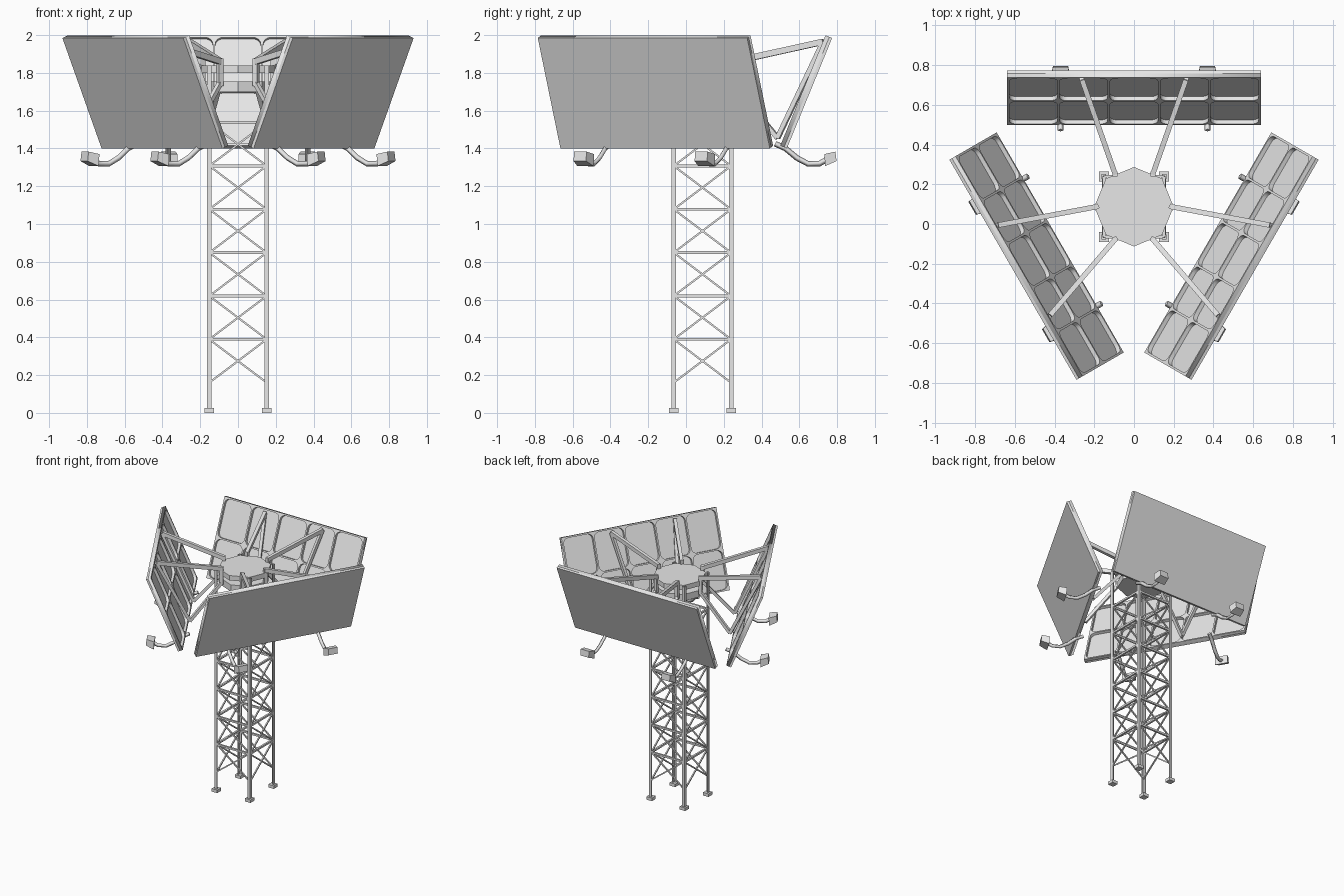
import bpy, bmesh
from math import radians, sin, cos, pi
from mathutils import Matrix, Vector

cube = bpy.data.objects.get("Cube")
if cube:
    bpy.data.objects.remove(cube, do_unlink=True)

GREY = bpy.data.materials.new("light_grey_metal")
GREY.use_nodes = True
GREY.diffuse_color = (0.8, 0.8, 0.8, 1)
GREY.node_tree.nodes["Principled BSDF"].inputs["Base Color"].default_value = (0.8, 0.8, 0.8, 1)

CENTRE = Matrix.Translation((0, 0.087, 0))
HALF = 0.152          # half spacing of the tower posts
W, H = 1.28, 0.632    # sign width and height
TILT = radians(22.3)


def finish(bm, name, matrix=CENTRE):
    bmesh.ops.recalc_face_normals(bm, faces=bm.faces)
    mesh = bpy.data.meshes.new(name)
    bm.to_mesh(mesh)
    bm.free()
    mesh.materials.clear()
    mesh.materials.append(GREY)
    ob = bpy.data.objects.new(name, mesh)
    ob.matrix_world = matrix
    bpy.context.scene.collection.objects.link(ob)
    return ob


def box(bm, centre, size):
    m = Matrix.Translation(centre) @ Matrix.Diagonal((*size, 1))
    bmesh.ops.create_cube(bm, size=1, matrix=m)


def beam(bm, a, b, width, depth=None):
    a, b = Vector(a), Vector(b)
    d = b - a
    m = Matrix.Translation((a + b) / 2) @ d.to_track_quat('Z', 'Y').to_matrix().to_4x4()
    m = m @ Matrix.Diagonal((width, depth or width, d.length, 1))
    bmesh.ops.create_cube(bm, size=1, matrix=m)


def add_curve(bm, loops, cyclic, fill=False, extrude=0, bevel=0, offset=(0, 0, 0)):
    """Turn poly splines into mesh and add them to bm."""
    cu = bpy.data.curves.new("helper", 'CURVE')
    cu.dimensions = '2D' if fill else '3D'
    cu.fill_mode = 'BOTH' if fill else 'FULL'
    cu.extrude, cu.bevel_depth, cu.bevel_resolution = extrude, bevel, 0
    cu.use_fill_caps = not fill
    for pts in loops:
        sp = cu.splines.new('POLY')
        sp.points.add(len(pts) - 1)
        for p, co in zip(sp.points, pts):
            p.co = (*co, 1)
        sp.use_cyclic_u = cyclic
    ob = bpy.data.objects.new("helper", cu)
    bpy.context.scene.collection.objects.link(ob)
    deps = bpy.context.evaluated_depsgraph_get()
    mesh = bpy.data.meshes.new_from_object(ob.evaluated_get(deps))
    mesh.transform(Matrix.Translation(offset))
    bm.from_mesh(mesh)
    bpy.data.objects.remove(ob)
    bpy.data.curves.remove(cu)
    bpy.data.meshes.remove(mesh)


def rounded(x0, y0, x1, y1, r, steps=4):
    corners = [(x1 - r, y1 - r), (x0 + r, y1 - r), (x0 + r, y0 + r), (x1 - r, y0 + r)]
    return [(cx + r * cos((k + i / steps) * pi / 2), cy + r * sin((k + i / steps) * pi / 2), 0)
            for k, (cx, cy) in enumerate(corners) for i in range(steps + 1)]


# Tower posts: angle irons on square feet
posts, feet = bmesh.new(), bmesh.new()
for sx in (-1, 1):
    for sy in (-1, 1):
        box(posts, (sx * (HALF + 0.007), sy * HALF, 0.93), (0.008, 0.024, 1.82))
        box(posts, (sx * (HALF - 0.004), sy * (HALF + 0.008), 0.93), (0.016, 0.008, 1.82))
        box(feet, (sx * HALF, sy * HALF, 0.0125), (0.05, 0.05, 0.025))
finish(posts, "tower_posts")
finish(feet, "tower_feet")

# Lattice: crossed braces and horizontal bars on the four sides
braces = bmesh.new()
STEP = 0.2295
for side in range(4):
    rot = Matrix.Rotation(side * pi / 2, 3, 'Z')
    for i in range(6):
        z0 = 0.16 + i * STEP
        z1 = z0 + STEP
        for s in (-1, 1):
            beam(braces, rot @ Vector((-s * HALF, -HALF - 0.003 * s, z0)),
                 rot @ Vector((s * HALF, -HALF - 0.003 * s, z1)), 0.01, 0.01)
        beam(braces, rot @ Vector((-HALF, -HALF, z1)), rot @ Vector((HALF, -HALF, z1)), 0.015)
finish(braces, "tower_lattice")

# Octagonal platforms on top of the tower
for name, r, z0, z1 in (("top_platform", 0.2, 1.8, 1.84), ("lower_platform", 0.18, 1.7, 1.755)):
    bm = bmesh.new()
    bmesh.ops.create_cone(bm, cap_ends=True, segments=8, radius1=r, radius2=r, depth=z1 - z0,
                          matrix=Matrix.Translation((0, 0, (z0 + z1) / 2)))
    v = max(bm.verts, key=lambda v: v.co.x)
    if abs(v.co.x - r) > 0.001:
        bmesh.ops.rotate(bm, verts=bm.verts, matrix=Matrix.Rotation(pi / 8, 3, 'Z'))
    finish(bm, name)


def make_panel(name, matrix):
    # Plain outer sheet with a ribbed tray frame of rounded pockets behind it
    bm = bmesh.new()
    box(bm, (0, H / 2, 0.008), (W, H, 0.016))
    loops = [[(-W / 2, 0, 0), (W / 2, 0, 0), (W / 2, H, 0), (-W / 2, H, 0)]]
    cols, rows, edge, rib = 5, 2, 0.006, 0.006
    cw, ch = (W - 2 * edge) / cols, (H - 2 * edge) / rows
    for c in range(cols):
        for r in range(rows):
            x, y = -W / 2 + edge + c * cw, edge + r * ch
            loops.append(rounded(x + rib, y + rib, x + cw - rib, y + ch - rib, 0.04))
    add_curve(bm, loops, True, fill=True, extrude=0.011, offset=(0, 0, 0.027))
    finish(bm, name, matrix)


def make_brackets(name, matrix):
    # Triangular frames carrying the panel from the platform
    bm = bmesh.new()
    for s in (-1, 1):
        foot, head = Vector((s * 0.095, 0.165, 0)), Vector((s * 0.262, 0.64, 0))
        low = foot.lerp(head, 0.49)
        up = lambda p, z: p + Vector((0, 0, z))
        beam(bm, up(foot, 1.73), up(foot, 1.875), 0.026)
        beam(bm, up(foot, 1.86), up(head, 1.965), 0.026, 0.032)
        beam(bm, up(foot, 1.745), up(low, 1.455), 0.024)
        beam(bm, up(low, 1.455), up(head, 1.965), 0.024)
    finish(bm, name, matrix)


def make_lamps(name, matrix):
    # Bent arms under the panel with wedge lamp heads
    arm = [(0.385, 1.425), (0.44, 1.40), (0.50, 1.35), (0.56, 1.318), (0.62, 1.32), (0.665, 1.345)]
    head = [(0.645, 1.37, 0.05), (0.65, 1.307, 0.05), (0.71, 1.333, 0.038), (0.704, 1.383, 0.038)]
    bm = bmesh.new()
    for t in (-0.37, 0.37):
        add_curve(bm, [[(t, u, z) for u, z in arm]], False, bevel=0.015)
        left, right = ([bm.verts.new((t + s * w, u, z)) for u, z, w in head] for s in (-1, 1))
        bm.faces.new(left)
        bm.faces.new(right[::-1])
        for i in range(4):
            j = (i + 1) % 4
            bm.faces.new((left[i], right[i], right[j], left[j]))
    finish(bm, name, matrix)


# Three signs around the tower, each leaning outward at the top
lean = Matrix(((1, 0, 0, 0),
               (0, sin(TILT), -cos(TILT), 0.447),
               (0, cos(TILT), sin(TILT), 1.40),
               (0, 0, 0, 1)))
for label, angle, shift in (("back", 0, 0), ("right", 120, 0.03), ("left", -120, -0.03)):
    side = CENTRE @ Matrix.Rotation(radians(angle), 4, 'Z')
    moved = side @ Matrix.Translation((shift, 0, 0))
    make_panel(label + "_sign_panel", moved @ lean)
    make_brackets(label + "_brackets", side)
    make_lamps(label + "_lamps", moved)
